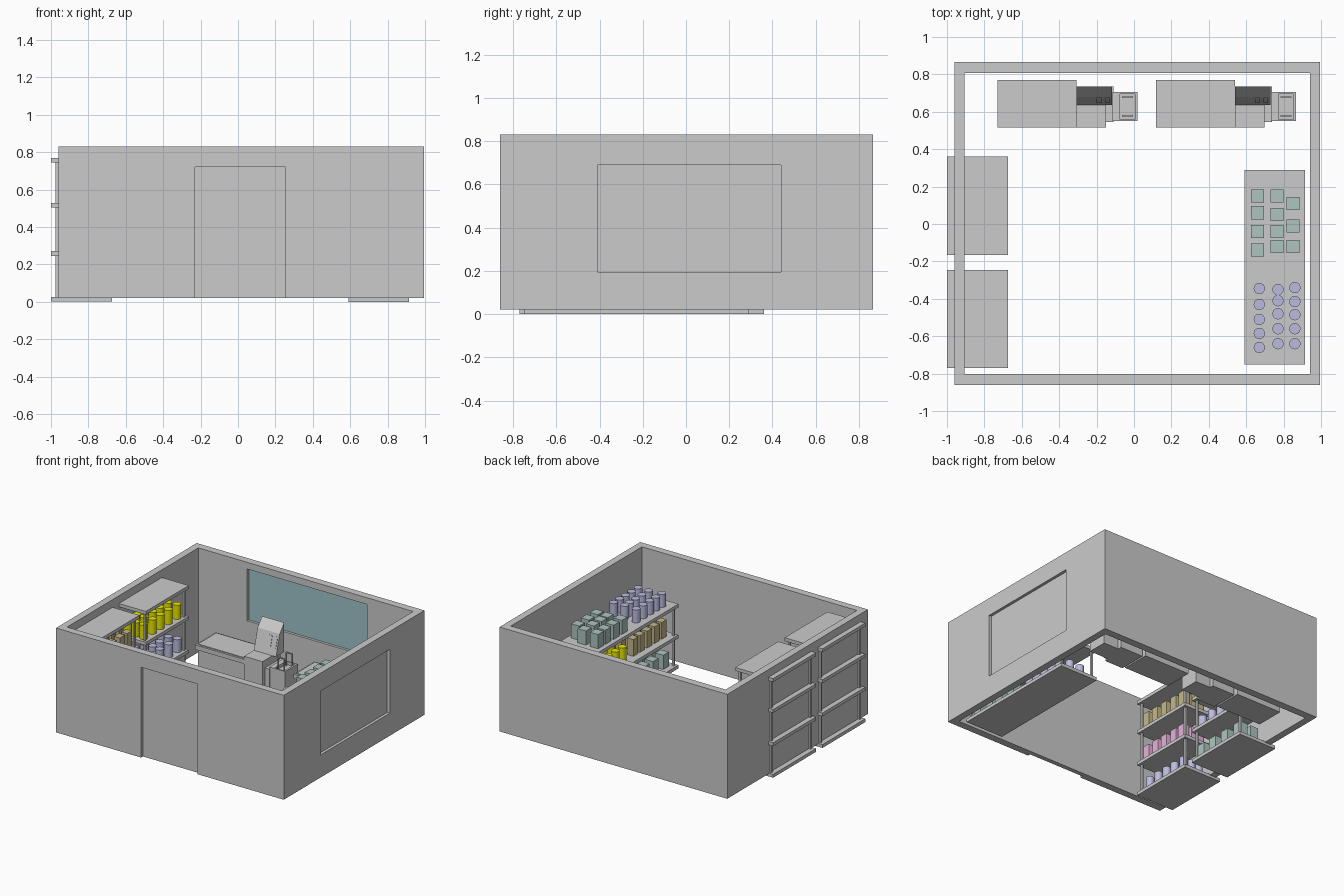
import bpy, bmesh, math, random
from mathutils import Matrix, Vector

if "Cube" in bpy.data.objects:
    bpy.data.objects.remove(bpy.data.objects["Cube"])

random.seed(4)
MATS = {}
COLORS = {
    "blue": (0.50, 0.50, 0.74), "teal": (0.42, 0.56, 0.53), "yellow": (0.80, 0.80, 0.0),
    "tan": (0.56, 0.48, 0.26), "pink": (0.80, 0.45, 0.70), "glass": (0.35, 0.56, 0.60),
    "dark": (0.22, 0.22, 0.22),
}


def finish(bm, name, color=None, smooth=False):
    me = bpy.data.meshes.new(name)
    bmesh.ops.recalc_face_normals(bm, faces=bm.faces[:])
    bm.to_mesh(me)
    bm.free()
    ob = bpy.data.objects.new(name, me)
    bpy.context.collection.objects.link(ob)
    if color:
        if color not in MATS:
            MATS[color] = bpy.data.materials.new(color)
            MATS[color].diffuse_color = (*COLORS[color], 1)
        me.materials.append(MATS[color])
    if smooth:
        bpy.ops.object.select_all(action='DESELECT')
        ob.select_set(True)
        bpy.context.view_layer.objects.active = ob
        bpy.ops.object.shade_smooth_by_angle(angle=math.radians(35))
    return ob


def add_box(bm, x0, x1, y0, y1, z0, z1):
    m = Matrix.Translation(((x0 + x1) / 2, (y0 + y1) / 2, (z0 + z1) / 2))
    m = m @ Matrix.Diagonal((x1 - x0, y1 - y0, z1 - z0, 1))
    bmesh.ops.create_cube(bm, size=1, matrix=m)


def boxes(name, dims, color=None):
    bm = bmesh.new()
    for d in dims:
        add_box(bm, *d)
    return finish(bm, name, color)


def cut(ob, cutter):
    mod = ob.modifiers.new("cut", 'BOOLEAN')
    mod.operation, mod.solver, mod.object = 'DIFFERENCE', 'EXACT', cutter
    cutter.hide_render = True
    dg = bpy.context.evaluated_depsgraph_get()
    me = bpy.data.meshes.new_from_object(ob.evaluated_get(dg))
    ob.modifiers.clear()
    ob.data = me
    bpy.data.objects.remove(cutter)


def extrude_yz(name, pts, x0, x1, color=None):
    bm = bmesh.new()
    f = bm.faces.new([bm.verts.new((x0, y, z)) for y, z in pts])
    r = bmesh.ops.extrude_face_region(bm, geom=[f])
    vs = [v for v in r["geom"] if isinstance(v, bmesh.types.BMVert)]
    bmesh.ops.translate(bm, verts=vs, vec=(x1 - x0, 0, 0))
    return finish(bm, name, color)


# Room shell: open top and bottom, with recessed door and windows
walls = boxes("room_walls", [(-0.96, 0.995, -0.86, 0.865, 0.02, 0.83)])
for c in [(-0.905, 0.94, -0.803, 0.806, -0.1, 1),      # interior
          (-0.23, 0.255, -0.95, -0.838, -0.1, 0.72),   # door recess
          (0.973, 1.1, -0.41, 0.44, 0.195, 0.69),      # side window recess
          (-0.486, 0.543, 0.7, 0.83, 0.376, 0.778)]:   # back window recess
    cut(walls, boxes("cutter", [c]))
boxes("back_window_glass", [(-0.486, 0.543, 0.826, 0.832, 0.376, 0.778)], "glass")


# Shelving units
def shelf_unit(name, x0, x1, y0, y1, tops, post_x):
    boxes(name + "_boards", [(x0, x1, y0, y1, t - 0.026, t) for t in tops])
    r = 0.008
    boxes(name + "_posts", [(x - r, x + r, y - r, y + r, 0.01, tops[-1] - 0.01)
                            for x in post_x for y in (y0 + 0.025, y1 - 0.025)])


LEFT_TOPS = (0.027, 0.272, 0.53, 0.77)
RIGHT_TOPS = (0.026, 0.26, 0.50)
shelf_unit("left_front_shelf", -1.0, -0.675, -0.77, -0.245, LEFT_TOPS, (-0.967, -0.70))
shelf_unit("left_rear_shelf", -1.0, -0.675, -0.167, 0.36, LEFT_TOPS, (-0.967, -0.70))
shelf_unit("right_shelf", 0.59, 0.915, -0.75, 0.29, RIGHT_TOPS, (0.615, 0.89))


# Stock on the shelves: tins (round) or packets (square)
def stock(name, columns, z, color, tin, size=(0.07, 0.07), h=0.11):
    bm = bmesh.new()
    for x, ys in columns:
        for y in ys:
            if tin:
                bmesh.ops.create_cone(bm, cap_ends=True, segments=24, radius1=0.03, radius2=0.03,
                                      depth=h, matrix=Matrix.Translation((x, y, z + h / 2)))
            else:
                a, b = size[0] / 2, size[1] / 2
                add_box(bm, x - a, x + a, y - b, y + b, z, z + h)
    finish(bm, name, color, smooth=tin)


def grid(xs, y0, y1, n):
    return [(x, [y0 + (y1 - y0) * i / (n - 1) + random.uniform(-0.008, 0.008)
                 for i in range(n)]) for x in xs]


BOX_COLS = [(0.66, (0.15, 0.06, -0.04, -0.14)), (0.765, (0.15, 0.05, -0.04, -0.12)),
            (0.85, (0.11, -0.01, -0.12))]
TIN_COLS = [(0.67, (-0.345, -0.43, -0.51, -0.585, -0.66)),
            (0.77, (-0.35, -0.41, -0.48, -0.56, -0.64)),
            (0.86, (-0.34, -0.415, -0.485, -0.56, -0.64))]
stock("right_top_packets", BOX_COLS, RIGHT_TOPS[2], "teal", False)
stock("right_top_tins", TIN_COLS, RIGHT_TOPS[2], "blue", True, h=0.10)
RX = (0.67, 0.765, 0.855)
stock("right_middle_tins", grid(RX, -0.17, 0.17, 5), RIGHT_TOPS[1], "yellow", True)
stock("right_middle_packets", grid(RX, -0.66, -0.30, 5), RIGHT_TOPS[1], "tan", False, (0.05, 0.06), 0.13)
stock("right_bottom_tins", grid(RX, -0.13, 0.2, 5), RIGHT_TOPS[0], "blue", True, h=0.10)
stock("right_bottom_packets", grid(RX, -0.66, -0.30, 4), RIGHT_TOPS[0], "teal", False)

LX = (-0.73, -0.80, -0.865)
REAR, FRONT = (-0.11, 0.29), (-0.70, -0.32)
stock("left_rear_yellow_tins", grid(LX, *REAR, 5), LEFT_TOPS[2], "yellow", True)
stock("left_rear_blue_tins", grid(LX, *REAR, 5), LEFT_TOPS[1], "blue", True, h=0.10)
stock("left_rear_packets", grid((-0.74, -0.84), *REAR, 4), LEFT_TOPS[0], "teal", False)
stock("left_front_tan_packets", grid(LX, *FRONT, 5), LEFT_TOPS[2], "tan", False, (0.05, 0.06), 0.13)
stock("left_front_pink_packets", grid(LX, *FRONT, 5), LEFT_TOPS[1], "pink", False, (0.05, 0.06), 0.12)
stock("left_front_blue_tins", grid(LX, *FRONT, 5), LEFT_TOPS[0], "blue", True, h=0.10)


# Checkout counters
def checkout(tag, dx):
    def X(*d):
        return (d[0] + dx, d[1] + dx, *d[2:])
    # Belt counter: plinth, overhanging slab and inset belt
    boxes(tag + "_counter", [X(-0.715, -0.32, 0.53, 0.755, 0.02, 0.20),
                             X(-0.73, -0.308, 0.515, 0.77, 0.20, 0.235)])
    boxes(tag + "_belt", [X(-0.715, -0.322, 0.53, 0.755, 0.23, 0.241)])
    # Till base and leaning display
    boxes(tag + "_till_base", [X(-0.308, -0.15, 0.515, 0.735, 0.02, 0.26),
                               X(-0.15, -0.11, 0.545, 0.735, 0.02, 0.20)])
    extrude_yz(tag + "_till_display",
               [(0.635, 0.26), (0.68, 0.42), (0.735, 0.488), (0.735, 0.26)], -0.308 + dx, -0.118 + dx)
    d, n = Vector((0.045, 0.16)), Vector((-0.963, 0.27)) * 0.003
    a, b = Vector((0.635, 0.26)) + d * 0.35, Vector((0.635, 0.26)) + d * 0.85
    for i, (x0, x1) in enumerate(((-0.20, -0.175), (-0.155, -0.13))):
        extrude_yz(f"{tag}_till_button_{i}", [tuple(p) for p in (a, b, b + n, a + n)],
                   x0 + dx, x1 + dx)
    # Bagging stand: rimmed tray with two raised handles
    boxes(tag + "_bag_stand", [X(-0.115, 0.02, 0.55, 0.705, 0.02, 0.19),
                               X(-0.115, -0.075, 0.55, 0.705, 0.19, 0.215),
                               X(0.005, 0.02, 0.55, 0.705, 0.19, 0.215),
                               X(-0.075, 0.005, 0.55, 0.56, 0.19, 0.215),
                               X(-0.075, 0.005, 0.695, 0.705, 0.19, 0.215)])
    handles = []
    for y in (0.575, 0.675):
        handles += [X(-0.065, -0.057, y, y + 0.008, 0.19, 0.29), X(-0.013, -0.005, y, y + 0.008, 0.19, 0.29),
                    X(-0.065, -0.005, y, y + 0.008, 0.29, 0.298)]
    boxes(tag + "_bag_handles", handles)


checkout("left_checkout", 0)
checkout("right_checkout", 0.847)

for m in bpy.data.materials:
    if m.users and not m.is_grease_pencil:
        m.use_nodes = True
        m.node_tree.nodes["Principled BSDF"].inputs["Base Color"].default_value = m.diffuse_color
